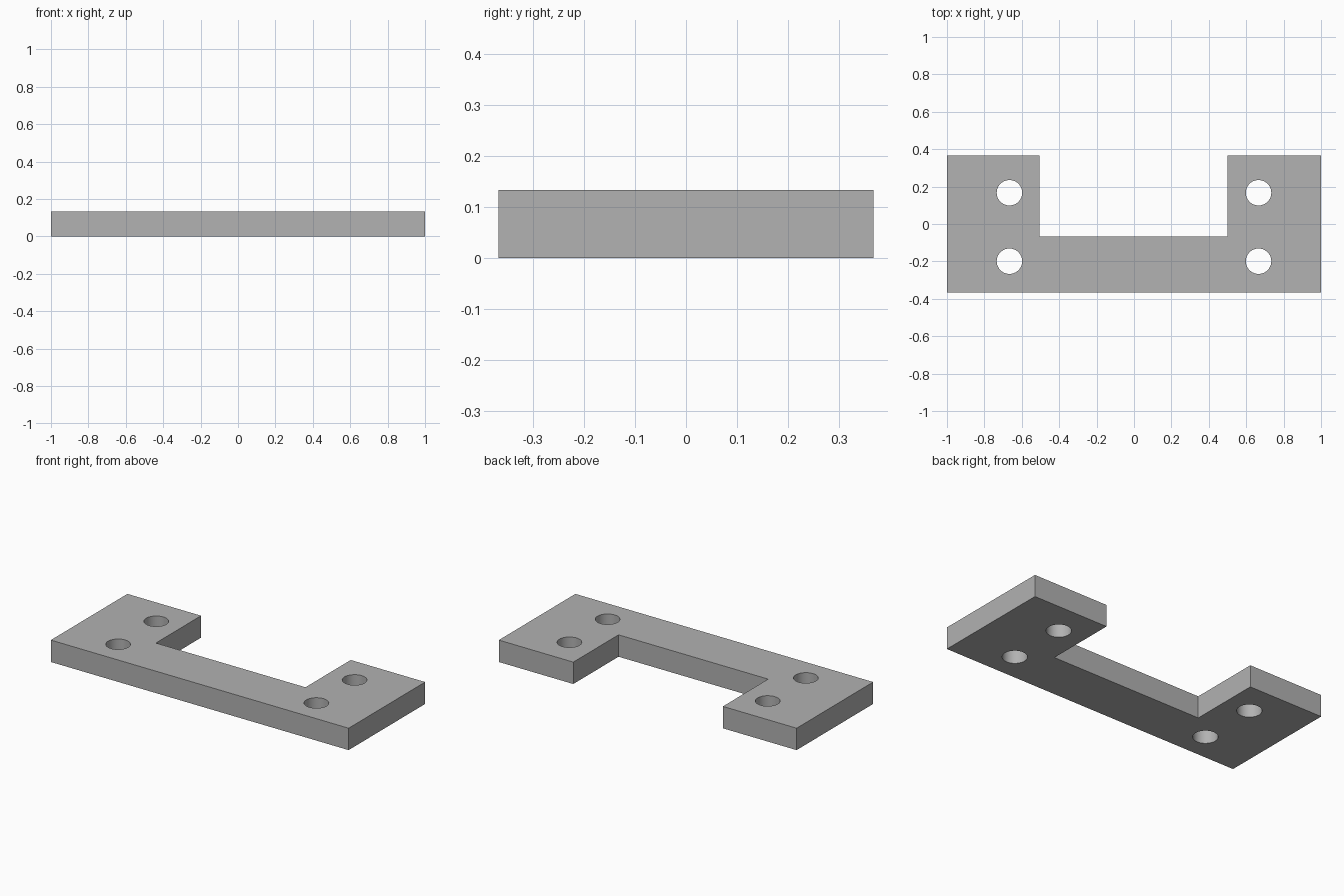
import bpy
import bmesh
import math

THICK = 0.133
HALF_DEPTH = 0.367
HOLE_RADIUS = 0.068

old = bpy.data.objects.get("Cube")
if old:
    bpy.data.objects.remove(old, do_unlink=True)

# Plain grey finish
grey = bpy.data.materials.new("plain_grey")
grey.use_nodes = True
colour = (0.445, 0.445, 0.445, 1)
grey.diffuse_color = colour
grey.node_tree.nodes["Principled BSDF"].inputs["Base Color"].default_value = colour


def make_object(name, bm):
    bmesh.ops.recalc_face_normals(bm, faces=bm.faces)
    mesh = bpy.data.meshes.new(name)
    bm.to_mesh(mesh)
    bm.free()
    mesh.materials.append(grey)
    obj = bpy.data.objects.new(name, mesh)
    bpy.context.collection.objects.link(obj)
    return obj


# U-shaped plate: outline extruded upwards
outline = [(-1, -HALF_DEPTH), (1, -HALF_DEPTH), (1, HALF_DEPTH), (0.5, HALF_DEPTH),
           (0.5, -0.067), (-0.505, -0.067), (-0.505, HALF_DEPTH), (-1, HALF_DEPTH)]
bm = bmesh.new()
base = bm.faces.new([bm.verts.new((x, y, 0)) for x, y in outline])
top = bmesh.ops.extrude_face_region(bm, geom=[base])["geom"]
bmesh.ops.translate(bm, vec=(0, 0, THICK),
                    verts=[v for v in top if isinstance(v, bmesh.types.BMVert)])
plate = make_object("mounting_plate", bm)

# Four round drills, two per arm
bm = bmesh.new()
for x in (-0.666, 0.666):
    for y in (-0.199, 0.167):
        drill = bmesh.ops.create_cone(bm, cap_ends=True, segments=48, depth=THICK * 3,
                                      radius1=HOLE_RADIUS, radius2=HOLE_RADIUS)
        bmesh.ops.translate(bm, vec=(x, y, THICK / 2), verts=drill["verts"])
drills = make_object("hole_cutter", bm)
drills.hide_render = True

# Drill the holes, then remove the cutter
cut = plate.modifiers.new("screw_holes", 'BOOLEAN')
cut.operation = 'DIFFERENCE'
cut.solver = 'EXACT'
cut.object = drills
bpy.ops.object.select_all(action='DESELECT')
plate.select_set(True)
bpy.context.view_layer.objects.active = plate
bpy.ops.object.modifier_apply(modifier=cut.name)
bpy.data.objects.remove(drills, do_unlink=True)

# Smooth hole walls, sharp plate edges
bpy.ops.object.shade_smooth_by_angle(angle=math.radians(30))
